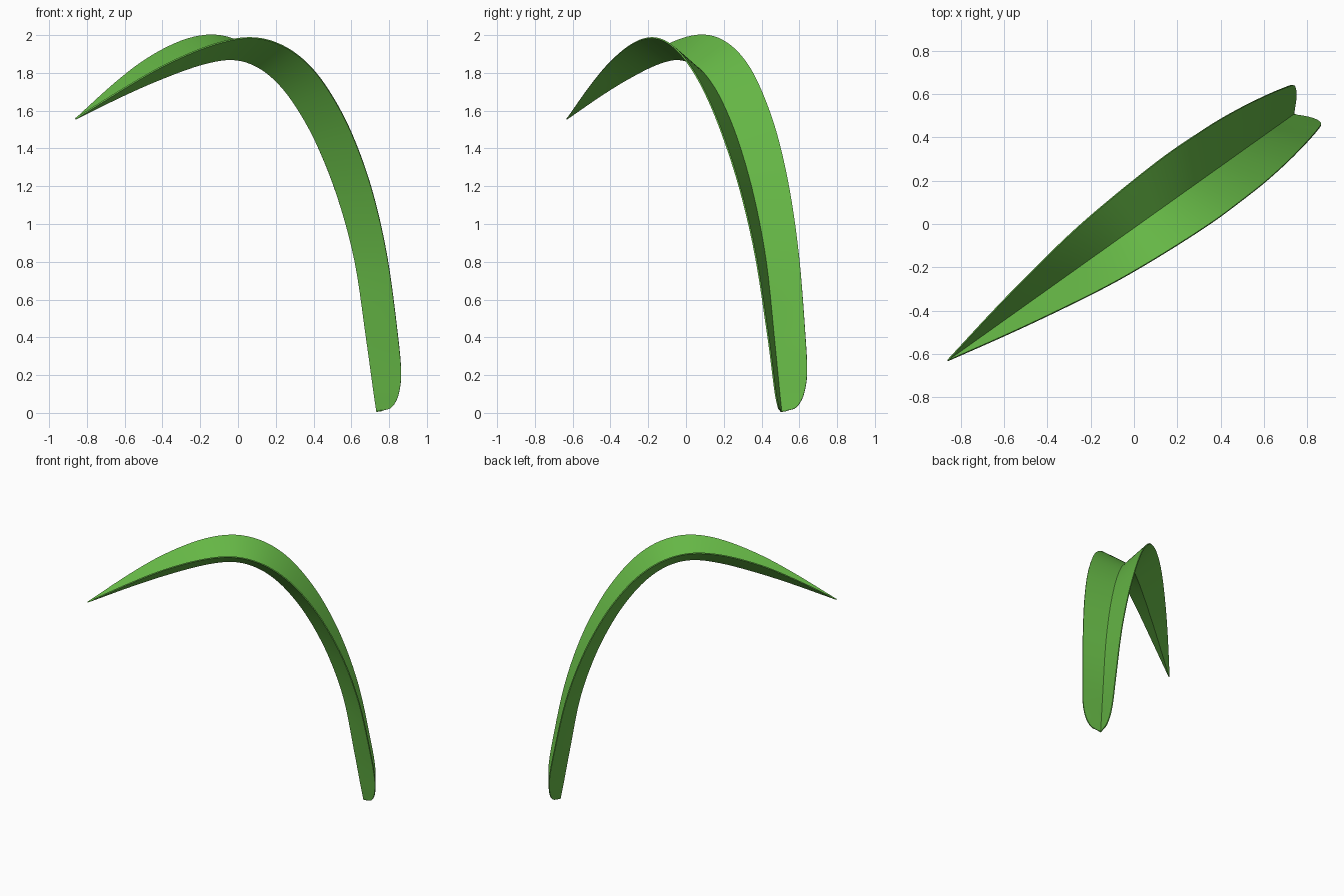
import bpy, bmesh
from mathutils import Vector

if "Cube" in bpy.data.objects:
    bpy.data.objects.remove(bpy.data.objects["Cube"])

# Directions: along the leaf in plan, and sideways across it
ALONG = Vector((0.815, 0.58, 0)).normalized()
SIDE = Vector((-ALONG.y, ALONG.x, 0))
UP = Vector((0, 0, 1))
SHIFT = -0.015
STEPS = 5

# Midrib stations: distance along, height, half width, back rise, front rise
stations = [Vector(s) for s in (
    (0.893, 0.005, 0.001, 0.001, 0.001),
    (0.891, 0.012, 0.048, 0.048, 0.048),
    (0.885, 0.045, 0.076, 0.076, 0.076),
    (0.875, 0.10, 0.096, 0.096, 0.096),
    (0.858, 0.20, 0.112, 0.113, 0.113),
    (0.824, 0.40, 0.123, 0.115, 0.117),
    (0.751, 0.80, 0.142, 0.107, 0.110),
    (0.640, 1.14, 0.162, 0.108, 0.112),
    (0.505, 1.42, 0.178, 0.112, 0.113),
    (0.370, 1.62, 0.185, 0.116, 0.114),
    (0.240, 1.755, 0.188, 0.121, 0.115),
    (0.100, 1.84, 0.182, 0.125, 0.115),
    (-0.055, 1.872, 0.169, 0.128, 0.114),
    (-0.250, 1.845, 0.146, 0.126, 0.108),
    (-0.500, 1.772, 0.106, 0.106, 0.088),
    (-0.750, 1.683, 0.062, 0.064, 0.052),
    (-1.066, 1.557, 0.001, 0.001, 0.001),
)]


def smooth_path(pts):
    """Catmull-Rom curve through the stations."""
    out = []
    for i in range(len(pts) - 1):
        b, c = pts[i], pts[i + 1]
        a = pts[i - 1] if i else 2 * b - c
        d = pts[i + 2] if i + 2 < len(pts) else 2 * c - b
        for k in range(STEPS):
            t = k / STEPS
            out.append(0.5 * (2 * b + (c - a) * t + (2 * a - 5 * b + 4 * c - d) * t * t
                              + (3 * b - a - 3 * c + d) * t ** 3))
    return out + [pts[-1]]


# Folded leaf blade: V-shaped section swept along the midrib
path = smooth_path(stations)
bm = bmesh.new()
rows = []
for i, p in enumerate(path):
    q0, q1 = path[max(i - 1, 0)], path[min(i + 1, len(path) - 1)]
    tangent = (ALONG * (q1[0] - q0[0]) + UP * (q1[1] - q0[1])).normalized()
    outward = SIDE.cross(tangent)
    if outward.dot(ALONG + UP) < 0:
        outward = -outward
    rib = ALONG * p[0] + UP * p[1] + SIDE * SHIFT
    row = []
    for f in (-1, -0.5, 0, 0.5, 1):
        rise = p[3] if f > 0 else p[4]
        row.append(bm.verts.new(rib + SIDE * (f * p[2]) + outward * (abs(f) * rise)))
    rows.append(row)
for r0, r1 in zip(rows, rows[1:]):
    for j in range(4):
        bm.faces.new((r0[j], r0[j + 1], r1[j + 1], r1[j]))
bmesh.ops.recalc_face_normals(bm, faces=bm.faces)
mesh = bpy.data.meshes.new("leaf_blade")
bm.to_mesh(mesh)
bm.free()
leaf = bpy.data.objects.new("leaf_blade", mesh)
bpy.context.collection.objects.link(leaf)

# Thin blade thickness
solid = leaf.modifiers.new("thickness", 'SOLIDIFY')
solid.thickness = 0.008
solid.offset = 0

green = bpy.data.materials.new("leaf_green")
green.diffuse_color = (0.13, 0.47, 0.06, 1)
green.use_nodes = True
green.node_tree.nodes["Principled BSDF"].inputs["Base Color"].default_value = green.diffuse_color
mesh.materials.append(green)

bpy.context.view_layer.objects.active = leaf
leaf.select_set(True)
bpy.ops.object.modifier_apply(modifier="thickness")
bpy.ops.object.shade_smooth_by_angle(angle=0.6)
